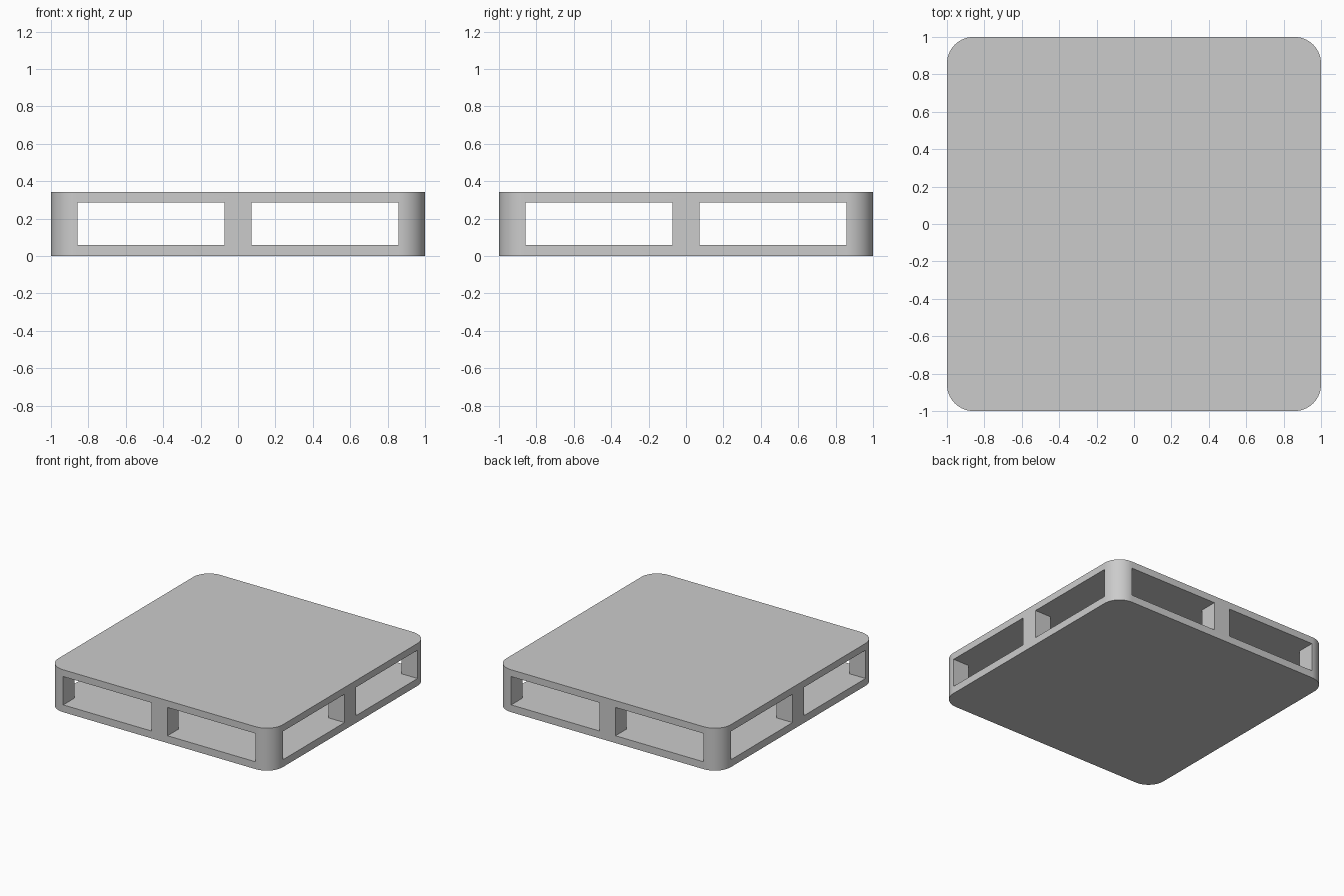
import bpy, bmesh
from math import cos, sin, pi, radians

cube = bpy.data.objects.get("Cube")
if cube:
    bpy.data.objects.remove(cube, do_unlink=True)

HEIGHT, RADIUS = 0.342, 0.142
INNER, OUTER = 0.072, 0.858      # tunnel sides, measured from the centre line
FLOOR, CEILING = 0.059, 0.287    # tunnel bottom and top
STEPS = 16

grey = bpy.data.materials.new("light grey")
grey.use_nodes = True
grey.diffuse_color = (0.6, 0.6, 0.6, 1)
grey.node_tree.nodes["Principled BSDF"].inputs["Base Color"].default_value = (0.6, 0.6, 0.6, 1)


def new_object(name, bm):
    bmesh.ops.recalc_face_normals(bm, faces=bm.faces)
    mesh = bpy.data.meshes.new(name)
    bm.to_mesh(mesh)
    bm.free()
    obj = bpy.data.objects.new(name, mesh)
    bpy.context.collection.objects.link(obj)
    return obj


def box(name, low, high):
    bm = bmesh.new()
    bmesh.ops.create_cube(bm, size=1)
    for v in bm.verts:
        v.co = [lo + (c + 0.5) * (hi - lo) for c, lo, hi in zip(v.co, low, high)]
    return new_object(name, bm)


# Pallet body: an extruded square with rounded corners
bm = bmesh.new()
outline = []
for corner, (sx, sy) in enumerate([(1, 1), (-1, 1), (-1, -1), (1, -1)]):
    for i in range(STEPS + 1):
        a = (corner + i / STEPS) * pi / 2
        outline.append(bm.verts.new((sx * (1 - RADIUS) + RADIUS * cos(a),
                                     sy * (1 - RADIUS) + RADIUS * sin(a), 0)))
base = bm.faces.new(outline)
top = bmesh.ops.extrude_face_region(bm, geom=[base])["geom"]
bmesh.ops.translate(bm, vec=(0, 0, HEIGHT),
                    verts=[g for g in top if isinstance(g, bmesh.types.BMVert)])
pallet = new_object("pallet", bm)
pallet.data.materials.append(grey)
bpy.context.view_layer.objects.active = pallet
pallet.select_set(True)

# Fork tunnels: two each way, leaving nine blocks between the decks
for along_x in (True, False):
    for near, far in ((-OUTER, -INNER), (INNER, OUTER)):
        low, high = (-2, near, FLOOR), (2, far, CEILING)
        if not along_x:
            low, high = (near, -2, FLOOR), (far, 2, CEILING)
        cutter = box("tunnel_cutter", low, high)
        cutter.hide_render = True
        cut = pallet.modifiers.new("tunnel", 'BOOLEAN')
        cut.operation = 'DIFFERENCE'
        cut.solver = 'EXACT'
        cut.object = cutter
        bpy.ops.object.modifier_apply(modifier=cut.name)
        bpy.data.objects.remove(cutter, do_unlink=True)

bpy.ops.object.shade_smooth_by_angle(angle=radians(30))
